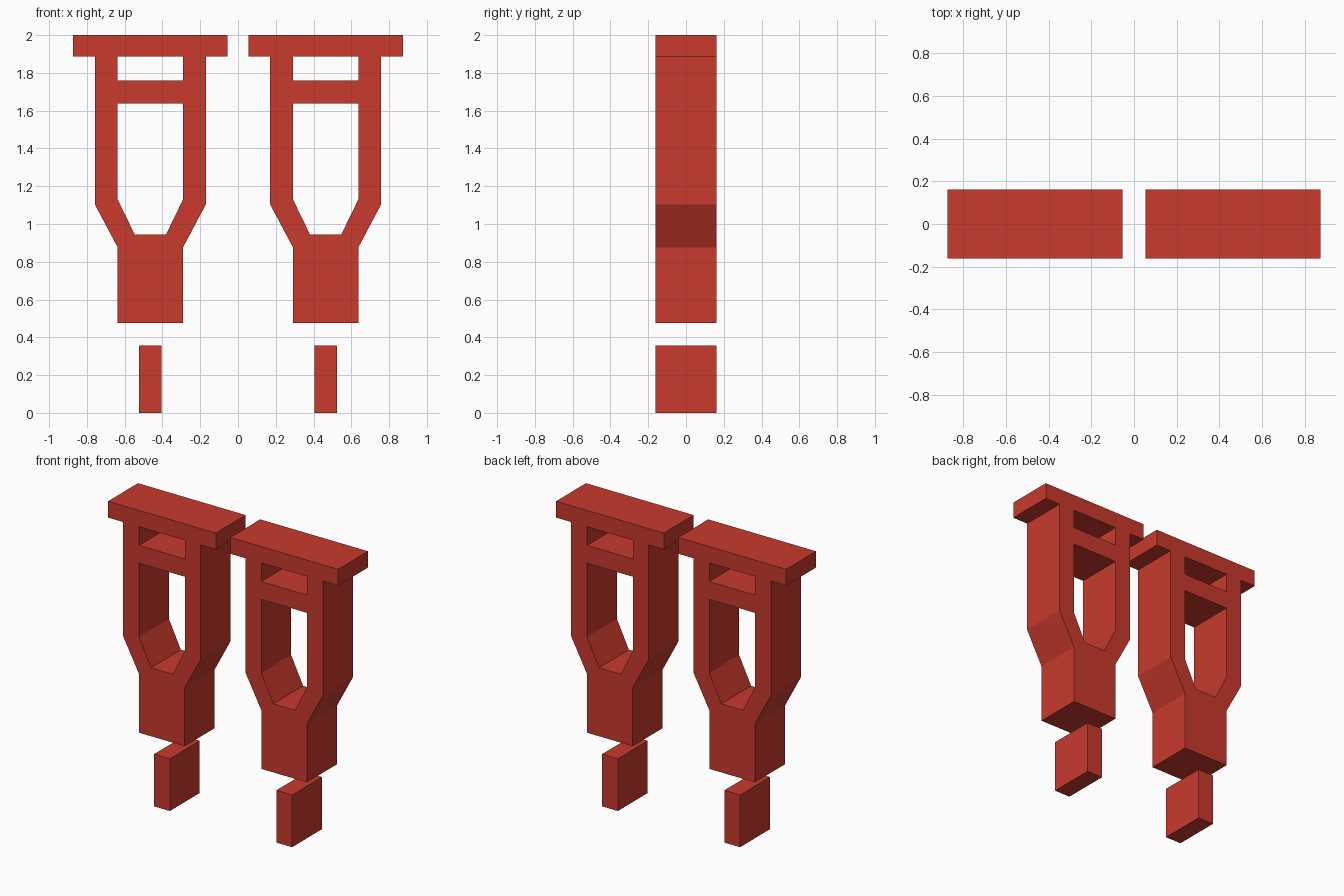
import bpy, bmesh, math

if "Cube" in bpy.data.objects:
    bpy.data.objects.remove(bpy.data.objects["Cube"])

DEPTH = 0.162    # half thickness along y
CX = 0.464       # centre of each crutch

red = bpy.data.materials.new("red")
red.diffuse_color = (0.584, 0.042, 0.026, 1)
red.use_nodes = True
red.node_tree.nodes["Principled BSDF"].inputs["Base Color"].default_value = red.diffuse_color


def extrude_profile(name, loops, cx):
    """Extrude x-z loops (outline first, then holes) along y."""
    curve = bpy.data.curves.new(name, 'CURVE')
    curve.dimensions = '2D'
    curve.fill_mode = 'BOTH'
    curve.extrude = DEPTH
    for pts in loops:
        s = curve.splines.new('POLY')
        s.points.add(len(pts) - 1)
        for p, (x, z) in zip(s.points, pts):
            p.co = (x, z, 0, 1)
        s.use_cyclic_u = True
    tmp = bpy.data.objects.new(name + "_curve", curve)
    bpy.context.collection.objects.link(tmp)
    bpy.context.view_layer.update()
    mesh = bpy.data.meshes.new_from_object(tmp.evaluated_get(bpy.context.evaluated_depsgraph_get()))
    bpy.data.objects.remove(tmp)
    bm = bmesh.new()
    bm.from_mesh(mesh)
    for v in bm.verts:
        x, z, y = v.co
        v.co = (x + cx, -y, z)
    bmesh.ops.remove_doubles(bm, verts=bm.verts, dist=1e-4)
    bmesh.ops.recalc_face_normals(bm, faces=bm.faces)
    for f in bm.faces:
        f.smooth = False
        f.material_index = 0
    bm.to_mesh(mesh)
    bm.free()
    mesh.materials.clear()
    mesh.materials.append(red)
    mesh.name = name
    bpy.context.collection.objects.link(bpy.data.objects.new(name, mesh))


def mirrored(right):
    """Close a half outline by mirroring it in x."""
    return right + [(-x, z) for x, z in reversed(right)]


# Frame: foot block, flared legs and armpit rest, with two openings
outline = mirrored([(0.173, 0.475), (0.173, 0.876), (0.294, 1.104),
                    (0.294, 1.888), (0.409, 1.888), (0.409, 2.0)])
lower_hole = mirrored([(0.083, 0.945), (0.174, 1.132), (0.174, 1.638)])
upper_hole = mirrored([(0.174, 1.76), (0.174, 1.888)])
# Separate rubber tip
tip = mirrored([(0.06, 0.0), (0.06, 0.358)])

for side, sx in (("left", -1), ("right", 1)):
    extrude_profile("crutch_frame_" + side, [outline, lower_hole, upper_hole], sx * CX)
    extrude_profile("crutch_tip_" + side, [tip], sx * CX)
